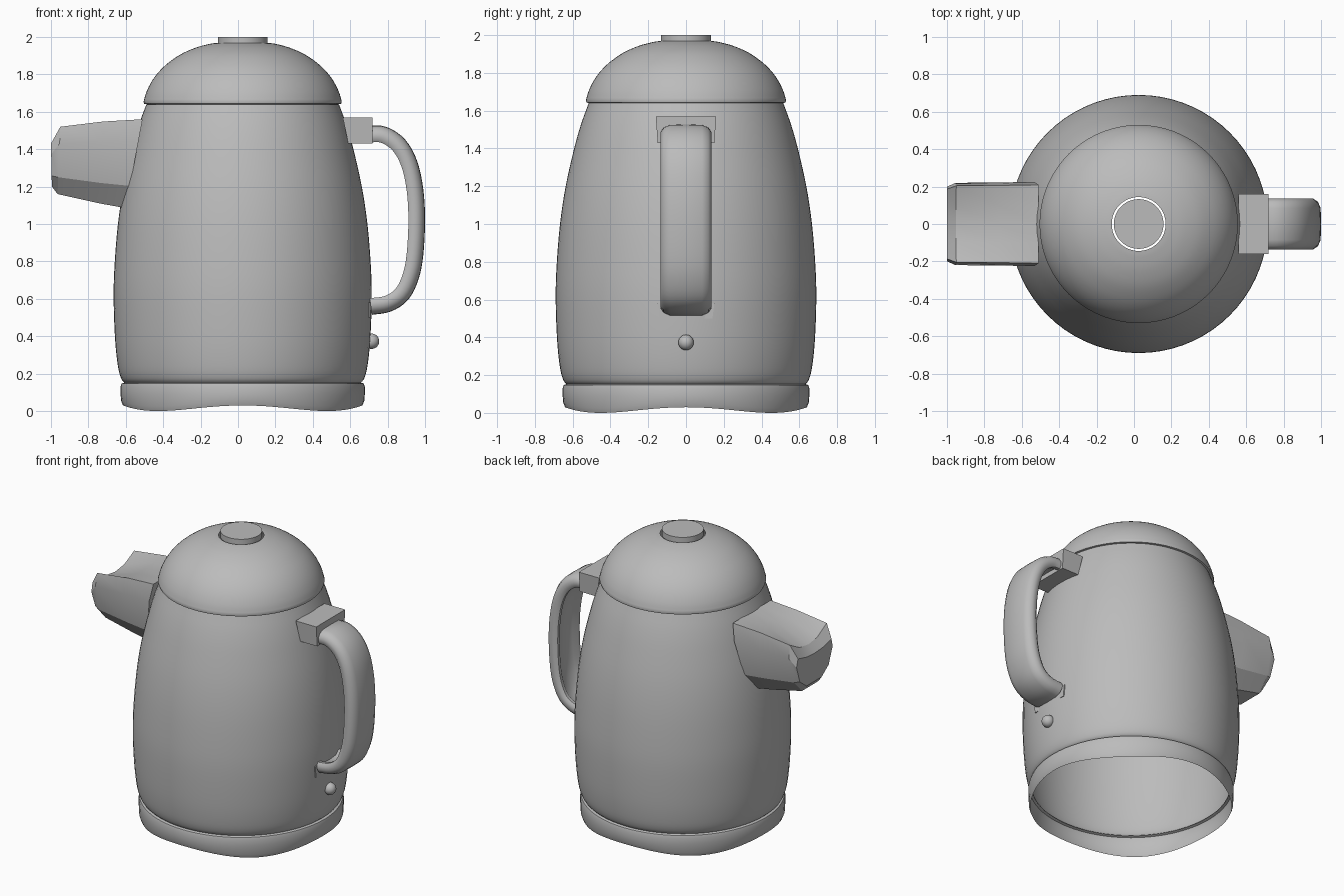
import bpy, bmesh, math
from mathutils import Vector

if "Cube" in bpy.data.objects:
    bpy.data.objects.remove(bpy.data.objects["Cube"])

CX = 0.025  # axis of the round parts

grey = bpy.data.materials.new("warm grey")
grey.diffuse_color = (0.5, 0.5, 0.5, 1)
grey.use_nodes = True
grey.node_tree.nodes["Principled BSDF"].inputs["Base Color"].default_value = grey.diffuse_color


def finish(name, bm, angle=35, recalc=True):
    if recalc:
        bmesh.ops.recalc_face_normals(bm, faces=bm.faces)
    me = bpy.data.meshes.new(name)
    bm.to_mesh(me)
    bm.free()
    me.materials.append(grey)
    ob = bpy.data.objects.new(name, me)
    bpy.context.collection.objects.link(ob)
    bpy.ops.object.select_all(action='DESELECT')
    ob.select_set(True)
    bpy.context.view_layer.objects.active = ob
    bpy.ops.object.shade_smooth_by_angle(angle=math.radians(angle))
    return ob


def spline(pts, n=4):
    """Smooth curve through 2D points."""
    p = [Vector(q) for q in pts]
    p = [2 * p[0] - p[1]] + p + [2 * p[-1] - p[-2]]
    out = []
    for a, b, c, d in zip(p, p[1:], p[2:], p[3:]):
        for k in range(n):
            t = k / n
            out.append(0.5 * (2 * b + (c - a) * t + (2 * a - 5 * b + 4 * c - d) * t * t
                              + (3 * b - a - 3 * c + d) * t ** 3))
    return out + [p[-2]]


def lathe(name, profile, wave=None, seg=72):
    """Turn an (r, z) profile into an open shell; wave shifts z by angle on the first ring."""
    bm = bmesh.new()
    rings = []
    for i, (r, z) in enumerate(profile):
        ring = []
        for j in range(seg):
            a = 2 * math.pi * j / seg
            dz = wave(a) if wave and i < 2 else 0
            ring.append(bm.verts.new((CX + r * math.cos(a), r * math.sin(a), z + dz)))
        rings.append(ring)
    for lo, hi in zip(rings, rings[1:]):
        for j in range(seg):
            k = (j + 1) % seg
            bm.faces.new((lo[j], lo[k], hi[k], hi[j]))
    return finish(name, bm, recalc=False)


def loft(name, sections, angle=35):
    """Skin closed cross-sections and cap both ends."""
    bm = bmesh.new()
    rings = [[bm.verts.new(p) for p in s] for s in sections]
    n = len(rings[0])
    for a, b in zip(rings, rings[1:]):
        for j in range(n):
            bm.faces.new((a[j], a[(j + 1) % n], b[(j + 1) % n], b[j]))
    bm.faces.new(rings[0])
    bm.faces.new(rings[-1])
    return finish(name, bm, angle)


def box(name, x, y, z, slant=0.0):
    """Box between limits; slant moves the inner bottom edge outward."""
    bm = bmesh.new()
    bmesh.ops.create_cube(bm, size=1)
    for v in bm.verts:
        top, outer = v.co.z > 0, v.co.x > 0
        v.co = (x[outer] + (slant if not top and not outer else 0),
                (y if top else y - 0.01) * (1 if v.co.y > 0 else -1), z[top])
    return finish(name, bm, 20)


# Body shell, open at the bottom and the top
lathe("body", spline([(.63, .15), (.65, .175), (.667, .24), (.682, .38), (.69, .6), (.685, .78),
                      (.667, 1.0), (.637, 1.2), (.592, 1.4), (.555, 1.53), (.515, 1.64)]))

# Base ring with a gently waved lower edge
lathe("base_ring", [(.64, .015), (.65, .04), (.653, .09), (.653, .13), (.648, .147), (.63, .153)],
      wave=lambda a: 0.015 * math.cos(4 * a))

# Domed lid with a hole for the button
lathe("lid", [(.51, 1.64), (.527, 1.643)] +
      [tuple(p) for p in spline([(.53, 1.655), (.515, 1.705), (.488, 1.76), (.45, 1.812), (.40, 1.86),
                                 (.33, 1.908), (.25, 1.943), (.18, 1.962), (.144, 1.968)])])

# Lid button
bm = bmesh.new()
bmesh.ops.create_cone(bm, cap_ends=True, segments=48, radius1=.133, radius2=.133, depth=.04)
bmesh.ops.translate(bm, verts=bm.verts, vec=(CX, 0, 1.98))
finish("lid_button", bm)


# Spout: faceted tapering sections with a pouring dip near the tip
def spout_section(xt, xb, top, bot, w, dip):
    h = top - bot
    half = [(.45 * w, top - .8 * dip), (.93 * w, top), (w, top - .25 * h),
            (.8 * w, bot + .25 * h), (.42 * w, bot)]
    pts = [(0, top - dip)] + half + [(-y, z) for y, z in reversed(half)]
    return [(xb + (xt - xb) * (z - bot) / h, y, z) for y, z in pts]


loft("spout", [spout_section(-.51, -.60, 1.56, 1.085, .225, 0),
               spout_section(-.72, -.74, 1.548, 1.11, .222, .015),
               spout_section(-.95, -.965, 1.52, 1.16, .22, .07),
               spout_section(-1.0, -.995, 1.43, 1.20, .20, .03)], 25)

# Handle: rounded band with a shallow groove on the inside
path = spline([(.70, 1.48), (.78, 1.475), (.86, 1.42), (.915, 1.32), (.945, 1.18), (.954, 1.02),
               (.945, .84), (.922, .72), (.875, .625), (.80, .575), (.71, .56)], 4)
half = [(.085, .044), (.118, .03), (.135, .005), (.135, -.025), (.122, -.043), (.10, -.043), (.07, -.022)]
band = [(0, .046)] + half + [(0, -.018)] + [(-y, d) for y, d in reversed(half)]
sections = []
for i, p in enumerate(path):
    t = (path[min(i + 1, len(path) - 1)] - path[max(i - 1, 0)]).normalized()
    out = Vector((-t.y, t.x))
    sections.append([(p.x + out.x * d, y, p.y + out.y * d) for y, d in band])
loft("handle", sections, 40)

# Handle mounts
box("upper_handle_mount", (.56, .72), .16, (1.43, 1.57), .03)
box("lower_handle_mount", (.60, .705), .15, (.50, .58))

# Power indicator knob
bm = bmesh.new()
bmesh.ops.create_uvsphere(bm, u_segments=24, v_segments=14, radius=.041)
bmesh.ops.translate(bm, verts=bm.verts, vec=(.714, 0, .373))
finish("indicator_knob", bm)
